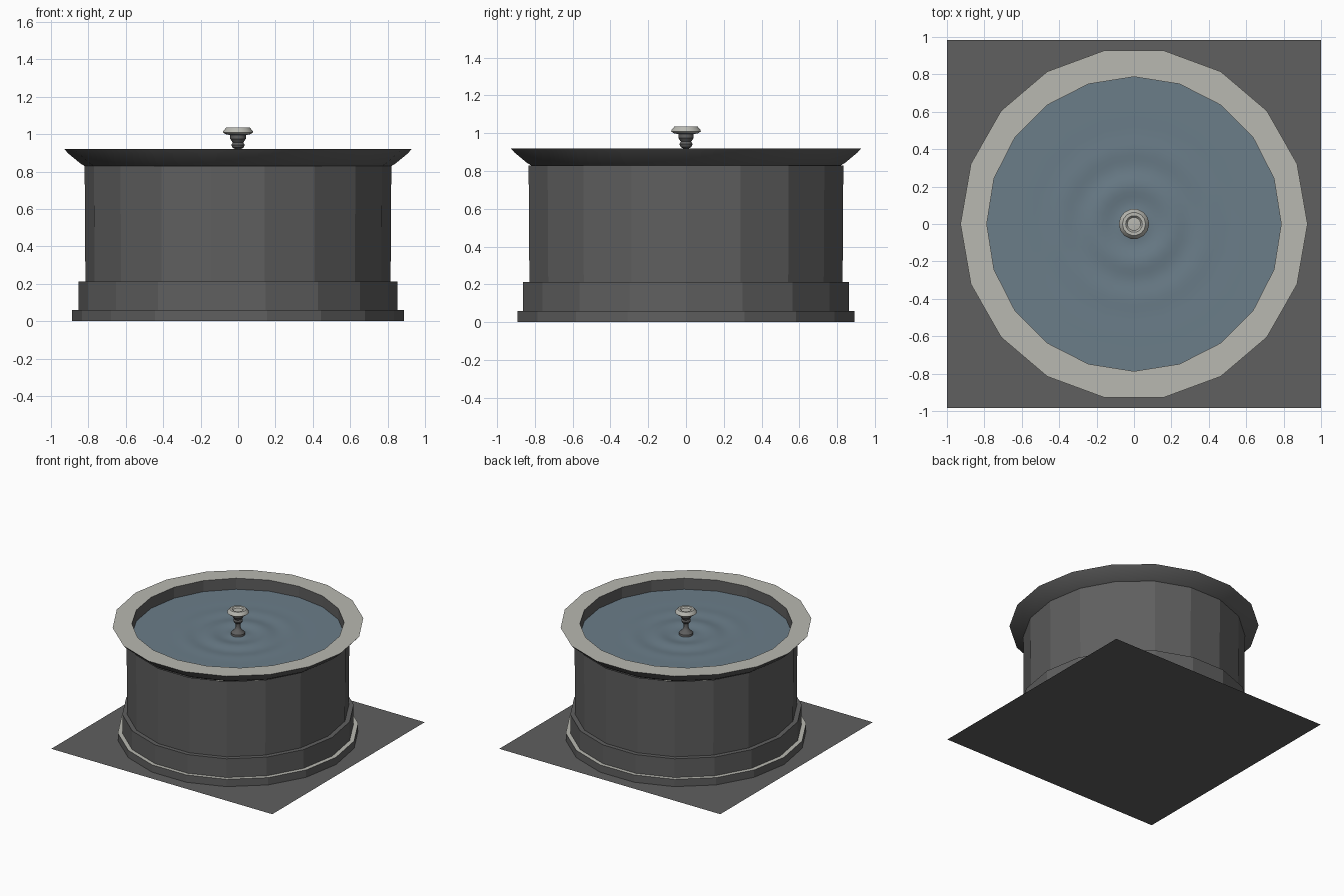
import bpy, bmesh, math

cube = bpy.data.objects.get("Cube")
if cube:
    bpy.data.objects.remove(cube)


def material(name, rgb):
    m = bpy.data.materials.new(name)
    m.use_nodes = True
    m.diffuse_color = (*rgb, 1)
    m.node_tree.nodes["Principled BSDF"].inputs["Base Color"].default_value = (*rgb, 1)
    return m


dark = material("dark stone", (0.115, 0.115, 0.115))
light = material("pale stone", (0.48, 0.48, 0.44))
water = material("water blue", (0.145, 0.205, 0.25))


def finish(name, bm, mats, smooth=None):
    mesh = bpy.data.meshes.new(name)
    bm.to_mesh(mesh)
    bm.free()
    for m in mats:
        mesh.materials.append(m)
    obj = bpy.data.objects.new(name, mesh)
    bpy.context.collection.objects.link(obj)
    if smooth:
        bpy.ops.object.select_all(action="DESELECT")
        obj.select_set(True)
        bpy.context.view_layer.objects.active = obj
        bpy.ops.object.shade_smooth_by_angle(angle=math.radians(smooth))
    return obj


def ring(bm, r, z, sides, stretch=1.0):
    steps = [math.tau * i / sides for i in range(sides)]
    return [bm.verts.new((r * math.cos(a), r * stretch * math.sin(a), z)) for a in steps]


def lathe(name, profile, sides, mats, stretch=1.0, pale=(), smooth=None):
    """Spin (radius, height) points; bands listed in pale use the second material."""
    bm = bmesh.new()
    rings = [ring(bm, r, z, sides, stretch) for r, z in profile]
    for k, (low, high) in enumerate(zip(rings, rings[1:])):
        for i in range(sides):
            j = (i + 1) % sides
            f = bm.faces.new((low[i], low[j], high[j], high[i]))
            f.material_index = int(k in pale)
    bmesh.ops.remove_doubles(bm, verts=bm.verts, dist=0.0001)
    return finish(name, bm, mats, smooth)


# Ground slab
bm = bmesh.new()
bm.faces.new([bm.verts.new((x, y, 0)) for x, y in
              ((-1, -0.985), (1, -0.985), (1, 0.985), (-1, 0.985))])
finish("ground_sheet", bm, [dark])

# Stepped base and wall
lathe("base_step", [(0.888, 0), (0.888, 0.06), (0.84, 0.06)], 18, [dark, light], 1.02, (1,))
lathe("plinth", [(0.853, 0.06), (0.853, 0.213), (0.81, 0.213)], 18, [dark], 1.026)
lathe("basin_wall", [(0.816, 0.213), (0.82, 0.83)], 18, [dark], 1.031)

# Flared lip and inner wall
lathe("flared_lip", [(0.818, 0.828), (0.845, 0.845), (0.908, 0.897), (0.928, 0.92)],
      18, [dark], 1.014, smooth=30)
lathe("inner_wall", [(0.787, 0.92), (0.787, 0.81)], 20, [dark])

# Flat top of the rim
bm = bmesh.new()
for loop in (ring(bm, 0.928, 0.92, 18, 1.014), ring(bm, 0.787, 0.92, 20)):
    for a, b in zip(loop, loop[1:] + loop[:1]):
        bm.edges.new((a, b))
bmesh.ops.triangle_fill(bm, edges=bm.edges[:], use_beauty=True, normal=(0, 0, 1))
bm.normal_update()
bmesh.ops.reverse_faces(bm, faces=[f for f in bm.faces if f.normal.z < 0])
finish("rim_top", bm, [light])

# Water with gentle ripples fading outward
ripples = []
for k in range(33):
    r = 0.787 * (1 - k / 32)
    ripples.append((r, 0.83 + 0.006 * math.cos(r * 30) * math.exp(-(r / 0.42) ** 4)))
lathe("water_surface", ripples, 20, [water], smooth=40)

# Spout: flared foot, slim neck, bulb and shallow dish
foot = [(0.055, 0.825), (0.052, 0.845), (0.025, 0.872), (0.017, 0.89), (0.017, 0.92)]
bulb = [(0.03, 0.928), (0.036, 0.943), (0.028, 0.955), (0.042, 0.975), (0.042, 0.995)]
dish = [(0.068, 1.0), (0.081, 1.01), (0.078, 1.018), (0.062, 1.036),
        (0.045, 1.036), (0.036, 1.026), (0, 1.03)]
first_pale = len(foot) + len(bulb)
spout = foot + bulb + dish
lathe("spout", spout, 14, [dark, light], pale=range(first_pale, len(spout)), smooth=30)
